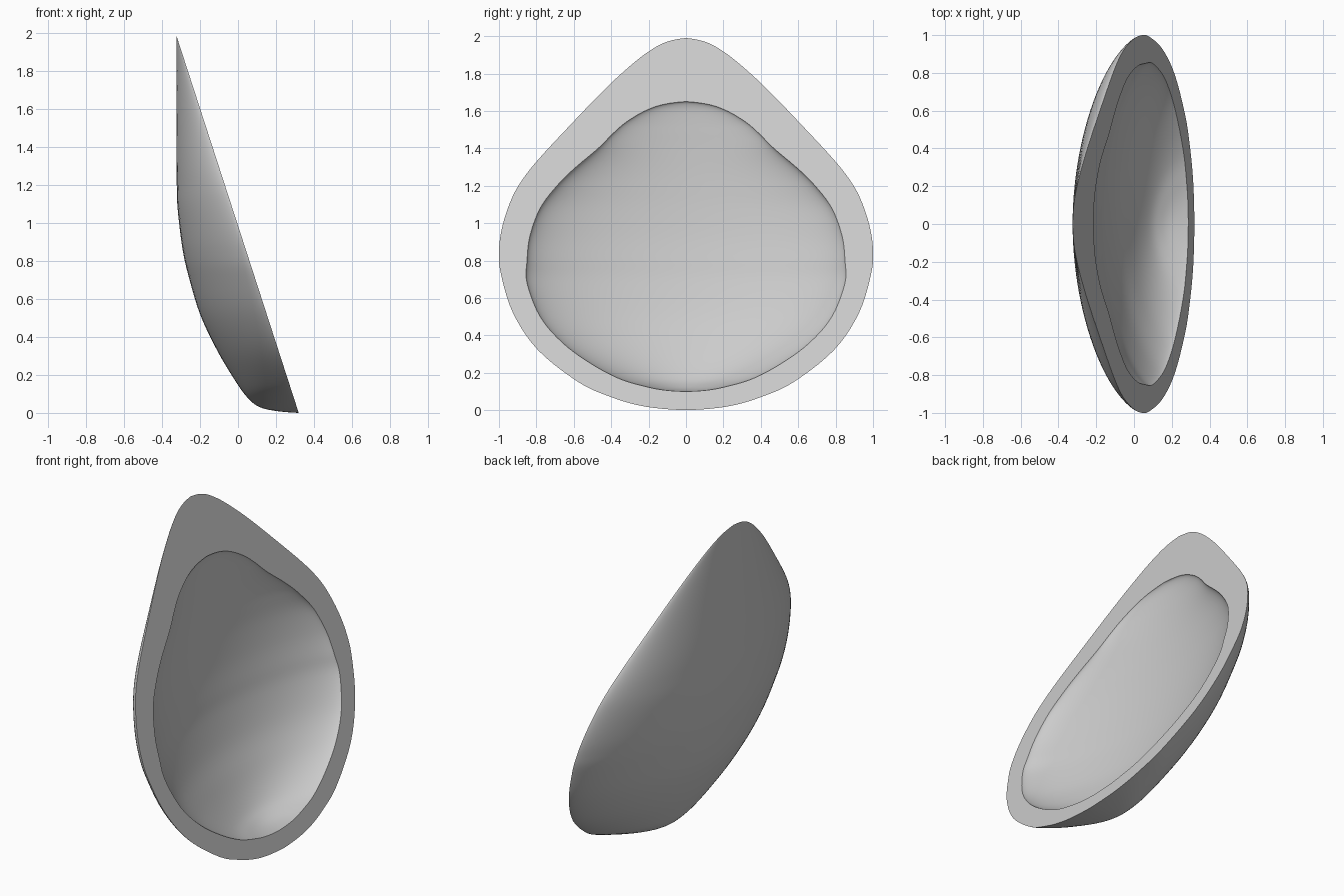
import bpy, bmesh, math

cube = bpy.data.objects.get("Cube")
if cube:
    bpy.data.objects.remove(cube, do_unlink=True)

SPAN, STEPS = 48, 5

grey = bpy.data.materials.new("pale_grey")
grey.use_nodes = True
colour = (0.6, 0.6, 0.6, 1)
grey.diffuse_color = colour
grey.node_tree.nodes["Principled BSDF"].inputs["Base Color"].default_value = colour

# Rows: height, half width at the rim, x of the deepest point
outer = [(0, 0, .32), (.01, .15, .2), (.03, .27, .115), (.07, .4, .06),
         (.147, .57, 0), (.32, .79, -.105), (.52, .925, -.2), (.73, .99, -.263),
         (.85, 1, -.29), (.97, .985, -.307), (1.1, .945, -.32), (1.21, .89, -.323),
         (1.34, .79, -.325), (1.555, .59, -.325), (1.7, .45, -.325),
         (1.8, .345, -.325), (1.9, .225, -.325), (1.965, .115, -.325), (1.99, 0, -.325)]
inner = [(.1, 0, .288), (.108, .12, .2), (.13, .23, .14), (.17, .36, .085),
         (.25, .51, .025), (.36, .66, -.035), (.5, .78, -.1), (.68, .85, -.155),
         (.8, .85, -.18), (.93, .835, -.203), (1.08, .78, -.22), (1.2, .69, -.228),
         (1.29, .6, -.232), (1.4, .47, -.234), (1.48, .39, -.234),
         (1.54, .32, -.234), (1.6, .22, -.232), (1.635, .12, -.225), (1.65, 0, -.215)]


def rim_x(z):
    return .32 - .645 * z / 1.99


def smooth_rows(rows):
    """Catmull-Rom through the rows, with tangents mirrored at both poles."""
    def beyond(end, near):
        return (end[0], -near[1], 2 * end[2] - near[2])
    pts = [beyond(rows[0], rows[1])] + rows + [beyond(rows[-1], rows[-2])]
    out = []
    for a, b, c, d in zip(pts, pts[1:], pts[2:], pts[3:]):
        for s in range(STEPS):
            t = s / STEPS
            out.append([.5 * (2 * q + (r - p) * t + (2 * p - 5 * q + 4 * r - u) * t * t
                              + (3 * q - p - 3 * r + u) * t ** 3)
                        for p, q, r, u in zip(a, b, c, d)])
    return out + [rows[-1]]


def bowl(bm, rows, power):
    """Loft of curved slices running from one rim edge to the other."""
    grid = []
    for z, w, back in smooth_rows(rows):
        edge = rim_x(z)
        depth = max(edge - back, 0)
        ring = []
        for i in range(SPAN + 1):
            a = math.pi * i / SPAN
            ring.append(bm.verts.new((edge - depth * math.sin(a) ** (2 * power),
                                      -w * math.cos(a), z)))
        grid.append(ring)
    return grid


def skin(bm, grid, flip):
    for lo, hi in zip(grid, grid[1:]):
        for i in range(len(lo) - 1):
            quad = [lo[i], lo[i + 1], hi[i + 1], hi[i]]
            bm.faces.new(quad[::-1] if flip else quad)


bm = bmesh.new()
outside = bowl(bm, outer, .75)
cavity = bowl(bm, inner, .7)
skin(bm, outside, True)
skin(bm, cavity, False)

# Flat rim joining both bowls
for side, flip in ((0, False), (-1, True)):
    skin(bm, [[o[side], c[side]] for o, c in zip(outside, cavity)], flip)

bmesh.ops.remove_doubles(bm, verts=bm.verts, dist=.0005)
bmesh.ops.dissolve_degenerate(bm, edges=bm.edges, dist=.0002)
bmesh.ops.recalc_face_normals(bm, faces=bm.faces)

mesh = bpy.data.meshes.new("shell_bowl")
bm.to_mesh(mesh)
bm.free()
mesh.materials.append(grey)
shell = bpy.data.objects.new("shell_bowl", mesh)
bpy.context.collection.objects.link(shell)

bpy.context.view_layer.objects.active = shell
shell.select_set(True)
bpy.ops.object.shade_smooth_by_angle(angle=math.radians(30))
